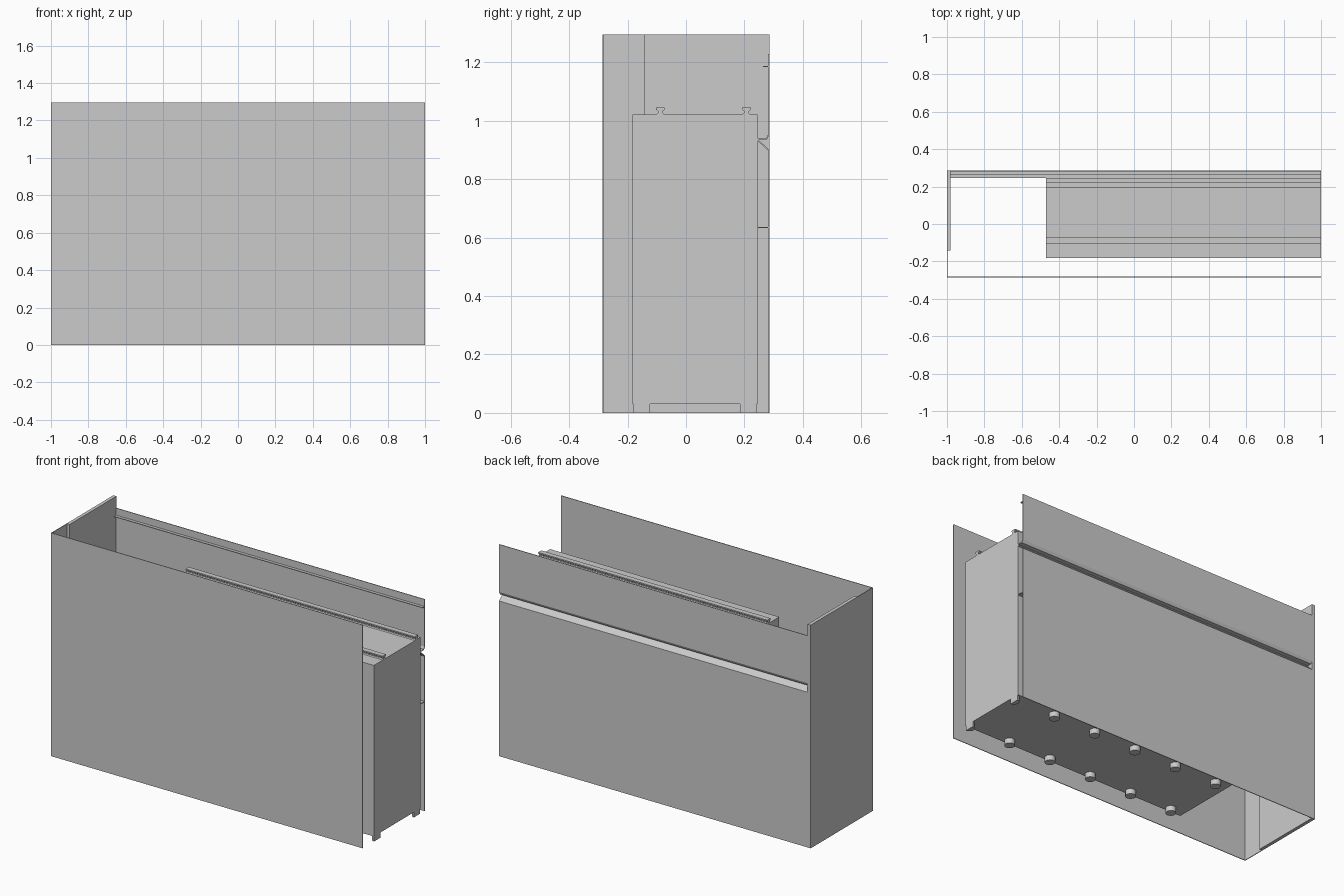
import bpy
import bmesh
from math import pi
from mathutils import Matrix

cube = bpy.data.objects.get("Cube")
if cube:
    bpy.data.objects.remove(cube, do_unlink=True)

grey = bpy.data.materials.new("light grey")
grey.use_nodes = True
colour = (0.6, 0.6, 0.6, 1)
grey.diffuse_color = colour
grey.node_tree.nodes["Principled BSDF"].inputs["Base Color"].default_value = colour

LEFT, RIGHT, CORE = -1.0, 1.0, -0.47
DEPTH, TOP, SKIN, THICK = 0.285, 1.295, 0.004, 0.02


def finish(name, bm):
    bmesh.ops.recalc_face_normals(bm, faces=bm.faces)
    mesh = bpy.data.meshes.new(name)
    bm.to_mesh(mesh)
    bm.free()
    mesh.materials.append(grey)
    obj = bpy.data.objects.new(name, mesh)
    bpy.context.collection.objects.link(obj)
    return obj


def extrude_x(name, profile, x0, x1):
    """Extrude a closed (y, z) profile along x."""
    bm = bmesh.new()
    face = bm.faces.new([bm.verts.new((x0, y, z)) for y, z in profile])
    moved = bmesh.ops.extrude_face_region(bm, geom=[face])["geom"]
    verts = [v for v in moved if isinstance(v, bmesh.types.BMVert)]
    bmesh.ops.translate(bm, verts=verts, vec=(x1 - x0, 0, 0))
    return finish(name, bm)


def box(name, x0, x1, y0, y1, z0, z1):
    return extrude_x(name, [(y0, z0), (y1, z0), (y1, z1), (y0, z1)], x0, x1)


# Thin front skin, and end wall with its thicker rear portion
box("front_panel", LEFT, RIGHT, -DEPTH, -DEPTH + SKIN, 0, TOP)
box("end_skin", LEFT, LEFT + SKIN, -DEPTH + SKIN, -0.143, 0, TOP)
box("end_panel", LEFT, LEFT + THICK, -0.143, DEPTH, 0, TOP)

# Rear sheet folded inward into a long finger groove
outer = [(DEPTH, 0), (DEPTH, 0.9), (0.25, 0.933), (0.25, 0.936),
         (0.277, 0.936), (DEPTH, 0.952), (DEPTH, 1.228)]
inner = [(DEPTH - SKIN, 1.228), (DEPTH - SKIN, 0.953), (0.275, 0.941),
         (0.245, 0.941), (0.245, 0.931), (DEPTH - SKIN, 0.898), (DEPTH - SKIN, 0)]
extrude_x("rear_panel", outer + inner, LEFT + THICK, RIGHT)
box("rear_lip", LEFT + THICK, RIGHT, 0.264, DEPTH - SKIN, 1.183, 1.187)
box("rear_stiffener", LEFT + THICK, RIGHT, 0.245, DEPTH - SKIN, 0.633, 0.637)

# Solid inner block
box("core_block", CORE, RIGHT, -0.183, 0.245, 0.03, 1.022)

# Flared rails along the top of the block
half = [(0.013, 1.022), (0.008, 1.027), (0.008, 1.033), (0.015, 1.038), (0.015, 1.045)]
for name, centre in (("front_rail", -0.088), ("rear_rail", 0.207)):
    profile = [(centre + y, z) for y, z in half]
    profile += [(centre - y, z) for y, z in reversed(half)]
    extrude_x(name, profile, CORE, RIGHT)

# Two rows of round feet; the ones at the open end are cut in half
for row, y in (("front", -0.152), ("rear", 0.213)):
    for i in range(6):
        x = RIGHT - 0.276 * i
        bm = bmesh.new()
        bmesh.ops.create_cone(bm, cap_ends=True, segments=24, radius1=0.028,
                              radius2=0.028, depth=0.03,
                              matrix=Matrix.Translation((x, y, 0.015)))
        if i == 0:
            geom = bm.verts[:] + bm.edges[:] + bm.faces[:]
            bmesh.ops.bisect_plane(bm, geom=geom, plane_co=(RIGHT, 0, 0),
                                   plane_no=(1, 0, 0), clear_outer=True)
            bmesh.ops.holes_fill(bm, edges=[e for e in bm.edges if e.is_boundary])
        foot = finish(f"{row}_foot_{i + 1}", bm)
        bpy.ops.object.select_all(action="DESELECT")
        foot.select_set(True)
        bpy.context.view_layer.objects.active = foot
        bpy.ops.object.shade_smooth_by_angle(angle=pi / 6)
